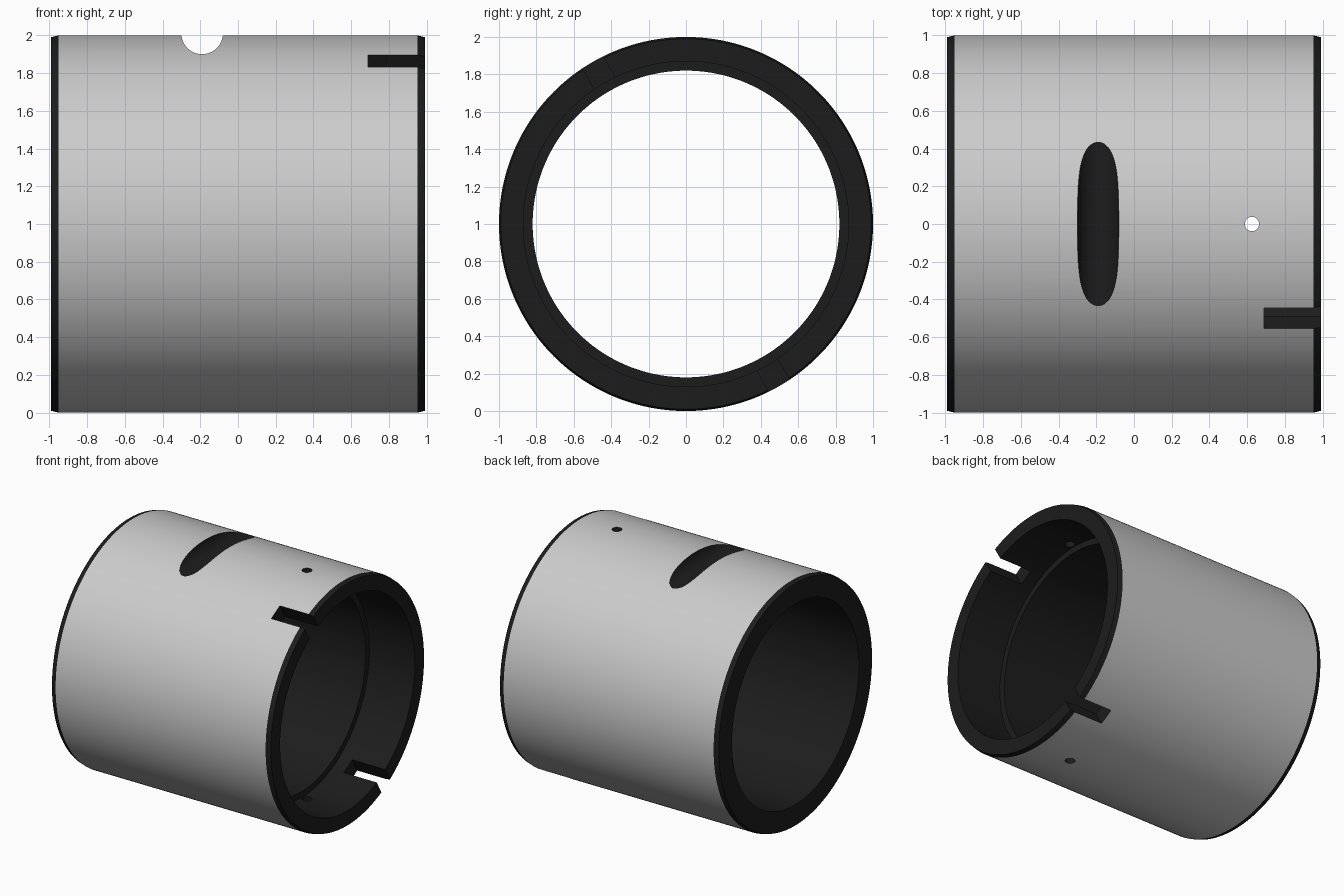
import bpy, bmesh, math
from mathutils import Vector, Matrix

if "Cube" in bpy.data.objects:
    bpy.data.objects.remove(bpy.data.objects["Cube"])

SEG = 192

def make_object(name, bm):
    bmesh.ops.recalc_face_normals(bm, faces=bm.faces)
    mesh = bpy.data.meshes.new(name)
    bm.to_mesh(mesh)
    bm.free()
    obj = bpy.data.objects.new(name, mesh)
    bpy.context.collection.objects.link(obj)
    return obj

def cylinder_cutter(name, radius, depth, matrix, segments):
    bm = bmesh.new()
    bmesh.ops.create_cone(bm, cap_ends=True, segments=segments, radius1=radius,
                          radius2=radius, depth=depth, matrix=matrix)
    return make_object(name, bm)

# Sleeve: closed (x, radius) profile revolved around the long axis
profile = [(-0.99, 0.82), (-0.99, 0.99), (-0.95, 1.0), (0.95, 1.0),
           (0.99, 0.99), (0.99, 0.87), (0.58, 0.87), (0.58, 0.82)]
bm = bmesh.new()
rings = []
for i in range(SEG):
    a = 2 * math.pi * i / SEG
    rings.append([bm.verts.new((x, r * math.sin(a), 1 + r * math.cos(a)))
                  for x, r in profile])
n = len(profile)
for i in range(SEG):
    p, q = rings[i], rings[(i + 1) % SEG]
    for j in range(n):
        k = (j + 1) % n
        bm.faces.new((p[j], p[k], q[k], q[j]))
sleeve = make_object("sleeve", bm)

# Cutters: round groove across the top, pin hole through both walls
groove = cylinder_cutter("groove_cutter", 0.11, 2.4,
                         Matrix.Translation((-0.19, 0, 2.01)) @ Matrix.Rotation(math.pi / 2, 4, 'X'), 64)
pin = cylinder_cutter("pin_hole_cutter", 0.038, 2.4, Matrix.Translation((0.625, 0, 1)), 32)

# Cutter: tilted slot through both walls at the open end
bm = bmesh.new()
bmesh.ops.create_cube(bm, size=1)
bmesh.ops.scale(bm, vec=(0.5, 0.127, 2.4), verts=bm.verts)
bmesh.ops.transform(bm, verts=bm.verts, matrix=Matrix.Translation((0.94, 0, 1))
                    @ Matrix.Rotation(math.radians(30), 4, 'X'))
slot = make_object("slot_cutter", bm)

bpy.context.view_layer.objects.active = sleeve
sleeve.select_set(True)
for cutter in (groove, pin, slot):
    mod = sleeve.modifiers.new(cutter.name, 'BOOLEAN')
    mod.operation = 'DIFFERENCE'
    mod.solver = 'EXACT'
    mod.object = cutter
    bpy.ops.object.modifier_apply(modifier=mod.name)
    bpy.data.objects.remove(cutter)

# Plain grey outer wall, near-black machined and inner faces
dark = bpy.data.materials.new("dark_finish")
dark.diffuse_color = (0.012, 0.012, 0.012, 1)
dark.use_nodes = True
dark.node_tree.nodes["Principled BSDF"].inputs["Base Color"].default_value = dark.diffuse_color
mesh = sleeve.data
mesh.materials.clear()
mesh.materials.append(None)
mesh.materials.append(dark)
for f in mesh.polygons:
    radial = Vector((0, f.center.y, f.center.z - 1))
    on_wall = all(math.hypot(mesh.vertices[v].co.y, mesh.vertices[v].co.z - 1) > 0.999
                  for v in f.vertices)
    outer = on_wall and radial.length > 0.995 and f.normal.dot(radial.normalized()) > 0.99
    f.material_index = 0 if outer else 1

bpy.ops.object.shade_smooth_by_angle(angle=math.radians(10))
